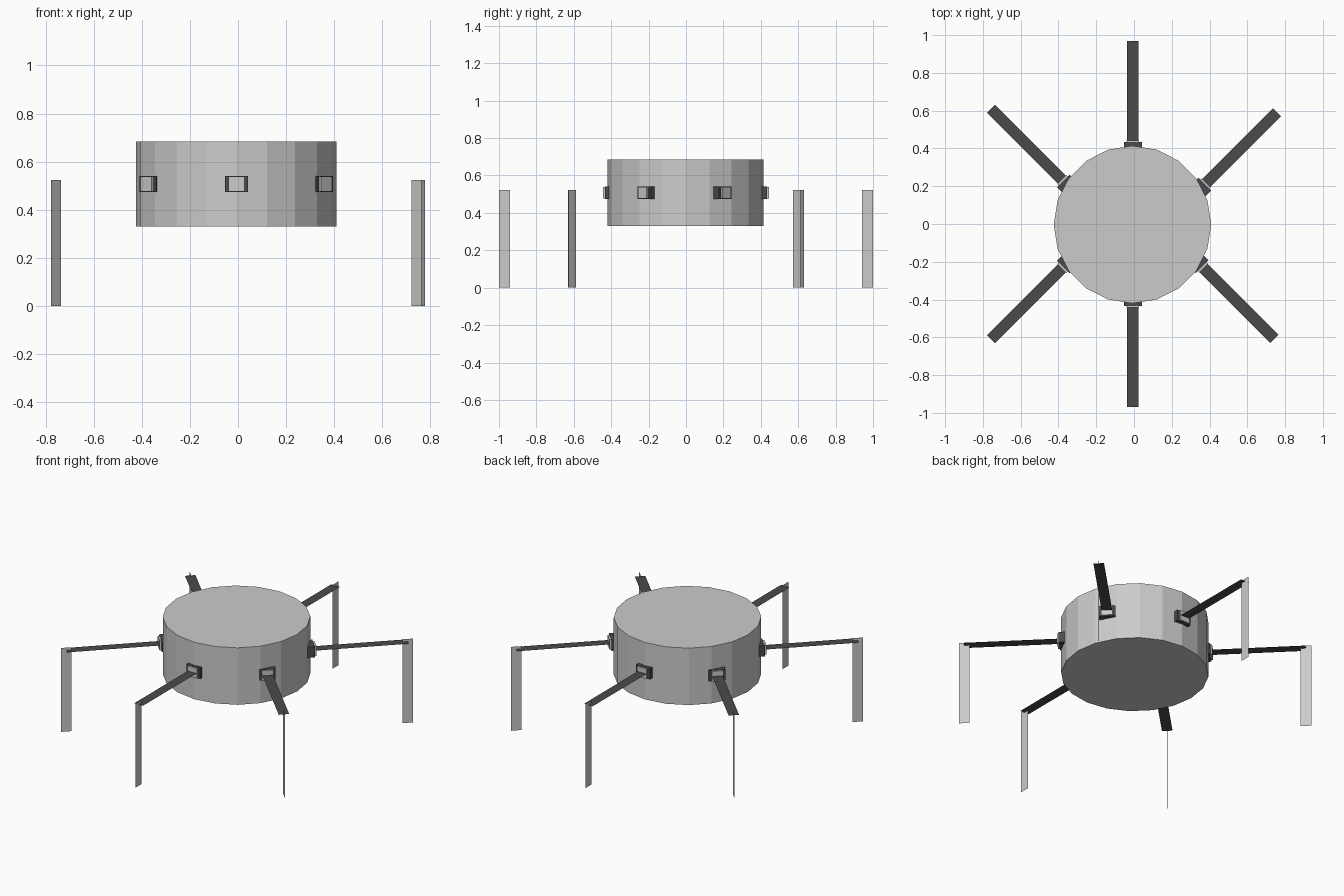
import bpy, bmesh, math
from mathutils import Vector, Matrix

if "Cube" in bpy.data.objects:
    bpy.data.objects.remove(bpy.data.objects["Cube"])

CX = -0.008      # hub centre in x
ARM_Z = 0.507

dark = bpy.data.materials.new("dark_grey")
dark.diffuse_color = (0.07, 0.07, 0.07, 1)
dark.use_nodes = True
dark.node_tree.nodes["Principled BSDF"].inputs["Base Color"].default_value = dark.diffuse_color


def add_object(name, bm, matrix=Matrix(), mat=None):
    me = bpy.data.meshes.new(name)
    bm.to_mesh(me)
    bm.free()
    ob = bpy.data.objects.new(name, me)
    ob.matrix_world = matrix
    if mat:
        me.materials.append(mat)
    bpy.context.collection.objects.link(ob)
    return ob


def box(name, frame, x0, x1, width, height, mat=None):
    """Box running outward along the local x axis of the leg frame."""
    bm = bmesh.new()
    m = Matrix.Translation(((x0 + x1) / 2, 0, 0)) @ Matrix.Diagonal((x1 - x0, width, height, 1))
    bmesh.ops.create_cube(bm, size=1, matrix=m)
    return add_object(name, bm, frame, mat)


def sheet(name, frame, points, mat=None):
    bm = bmesh.new()
    bm.faces.new([bm.verts.new(p) for p in points])
    return add_object(name, bm, frame, mat)


# round body, 20 flat sides
bm = bmesh.new()
bmesh.ops.create_cone(bm, cap_ends=True, segments=20, radius1=0.417, radius2=0.417, depth=0.355,
                      matrix=Matrix.Translation((CX, -0.003, 0.507)))
for v in bm.verts:   # keep a corner on the x axis
    v.co.x, v.co.y = CX + (v.co.y + 0.003), -0.003 + (v.co.x - CX)
bmesh.ops.recalc_face_normals(bm, faces=bm.faces)
add_object("body", bm)

# six legs: name, foot position, outward direction in degrees
legs = [
    ("front", (-0.006, -0.97), -90),
    ("back", (-0.006, 0.97), 90),
    ("front_right", (0.743, -0.608), -45),
    ("front_left", (-0.757, -0.610), -135),
    ("back_right", (0.757, 0.592), 45),
    ("back_left", (-0.757, 0.610), 135),
]

for name, (fx, fy), deg in legs:
    # local frame: origin at the arm tip, +x pointing outward
    frame = Matrix.Translation((fx, fy, ARM_Z)) @ Matrix.Rotation(math.radians(deg), 4, 'Z')
    # distance from tip back to the socket's outer face
    r = 0.527 if abs(deg) == 90 else 0.53
    box(name + "_socket", frame, -r - 0.08, -r - 0.01, 0.095, 0.067, dark)
    box(name + "_socket_plate", frame, -r - 0.05, -r, 0.066, 0.062)
    # flat horizontal arm
    sheet(name + "_arm", frame,
          [(-r - 0.01, -0.03, 0), (0, -0.03, 0), (0, 0.03, 0), (-r - 0.01, 0.03, 0)], dark)
    # flat vertical shin
    top, low = 0.523 - ARM_Z, -ARM_Z
    sheet(name + "_shin", frame,
          [(-0.03, 0, low), (0.03, 0, low), (0.03, 0, top), (-0.03, 0, top)])
